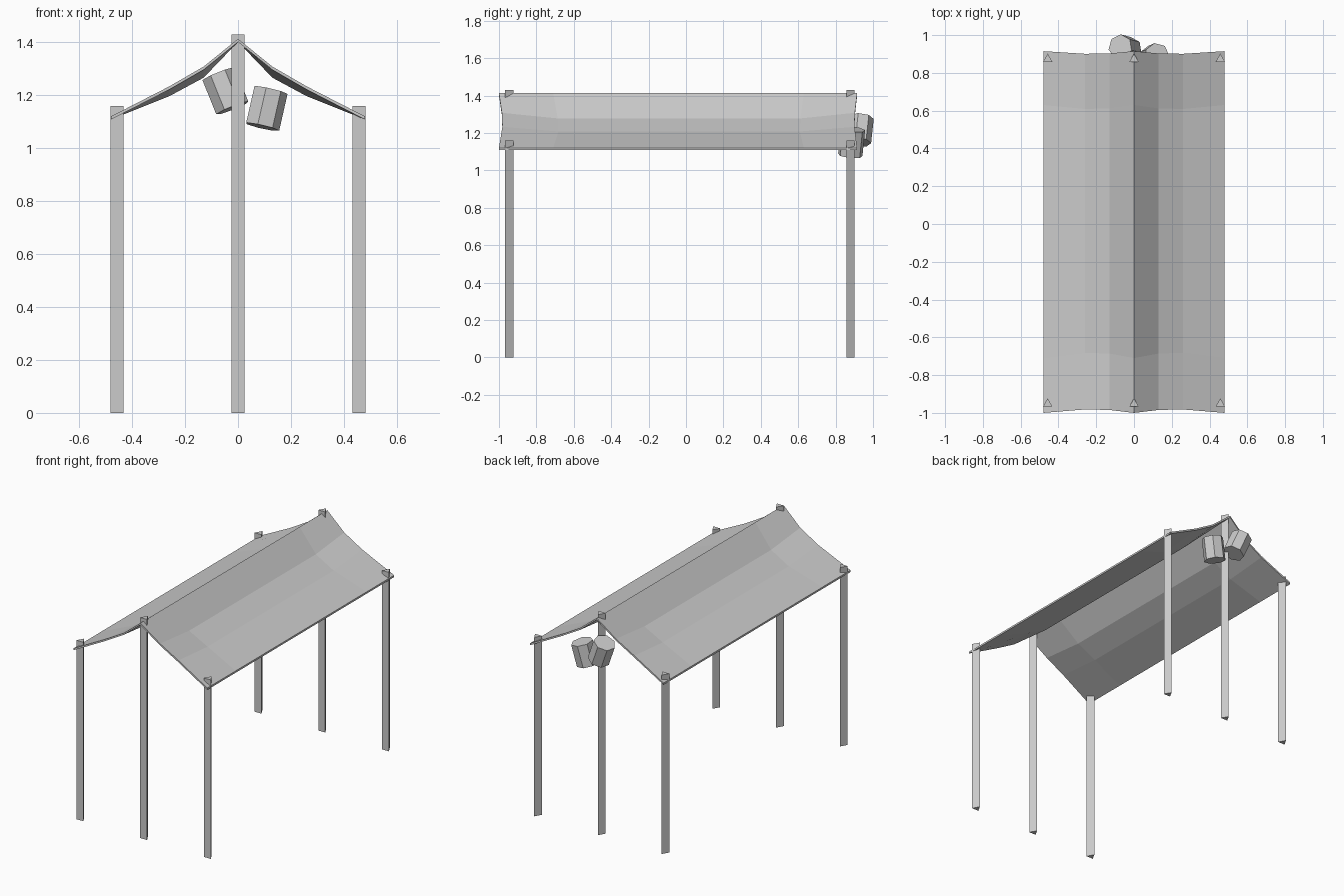
import bpy, bmesh
from mathutils import Vector

if "Cube" in bpy.data.objects:
    bpy.data.objects.remove(bpy.data.objects["Cube"])


def make_object(name, verts, faces):
    mesh = bpy.data.meshes.new(name)
    mesh.from_pydata(verts, [], faces)
    bm = bmesh.new()
    bm.from_mesh(mesh)
    bmesh.ops.recalc_face_normals(bm, faces=bm.faces)
    bm.to_mesh(mesh)
    bm.free()
    obj = bpy.data.objects.new(name, mesh)
    bpy.context.collection.objects.link(obj)
    return obj


def prism(name, ring, z0, z1):
    n = len(ring)
    verts = [(x, y, z) for z in (z0, z1) for x, y in ring]
    faces = [tuple(range(n)), tuple(range(n, 2 * n))]
    faces += [(i, (i + 1) % n, n + (i + 1) % n, n + i) for i in range(n)]
    return make_object(name, verts, faces)


# Triangular posts, taller along the ridge
for row, y in (("front", -0.945), ("back", 0.88)):
    for side, x, top in (("left", -0.457, 1.16), ("middle", 0, 1.43), ("right", 0.457, 1.16)):
        ring = [(x - 0.025, y - 0.022), (x + 0.025, y - 0.022), (x, y + 0.022)]
        prism(f"{row}_{side}_post", ring, 0, top)

# Sagging cloth roof: (x, height at ends, height in the middle, end pull-in)
half = [(0.0, 1.413, 1.413, 0.0), (0.13, 1.308, 1.278, 0.012),
        (0.26, 1.233, 1.208, 0.014), (0.48, 1.12, 1.12, 0.0)]
profile = [(-x, a, b, p) for x, a, b, p in half[:0:-1]] + half
n = len(profile)
verts = []
for y, is_end, pull in ((-1.0, True, 1.3), (-0.71, False, 2), (0.63, False, -1.5), (0.915, True, -1)):
    for x, z_end, z_mid, p in profile:
        verts.append((x, y + pull * p, z_end if is_end else z_mid))
faces = [(r * n + c, r * n + c + 1, (r + 1) * n + c + 1, (r + 1) * n + c)
         for r in range(3) for c in range(n - 1)]
# thickness: copy the sheet downward and close the rim
m = len(verts)
verts += [(x, y, z - 0.012) for x, y, z in verts]
rim = (list(range(n)) + [r * n + n - 1 for r in range(1, 4)]
       + list(range(4 * n - 2, 3 * n - 1, -1)) + [2 * n, n])
faces += [tuple(i + m for i in reversed(f)) for f in faces]
faces += [(a, b, b + m, a + m) for a, b in zip(rim, rim[1:] + rim[:1])]
make_object("cloth_roof", verts, faces)


# Two faceted lanterns on the back middle post
def lantern(name, center, axis, radius, depth, spin):
    bpy.ops.mesh.primitive_cylinder_add(vertices=7, radius=radius, depth=depth, location=center)
    obj = bpy.context.object
    obj.name = name
    rot = Vector(axis).to_track_quat('Z', 'Y').to_matrix().to_4x4()
    for v in obj.data.vertices:
        x, y, z = v.co
        v.co = rot @ (Vector((x, y, z)))
    obj.rotation_euler = (0, 0, spin)


lantern("left_lantern", (-0.047, 0.93, 1.216), (-0.37, 0.1, 0.92), 0.067, 0.14, 0)
lantern("right_lantern", (0.106, 0.885, 1.15), (0.22, 0.1, 0.97), 0.067, 0.143, 0)
